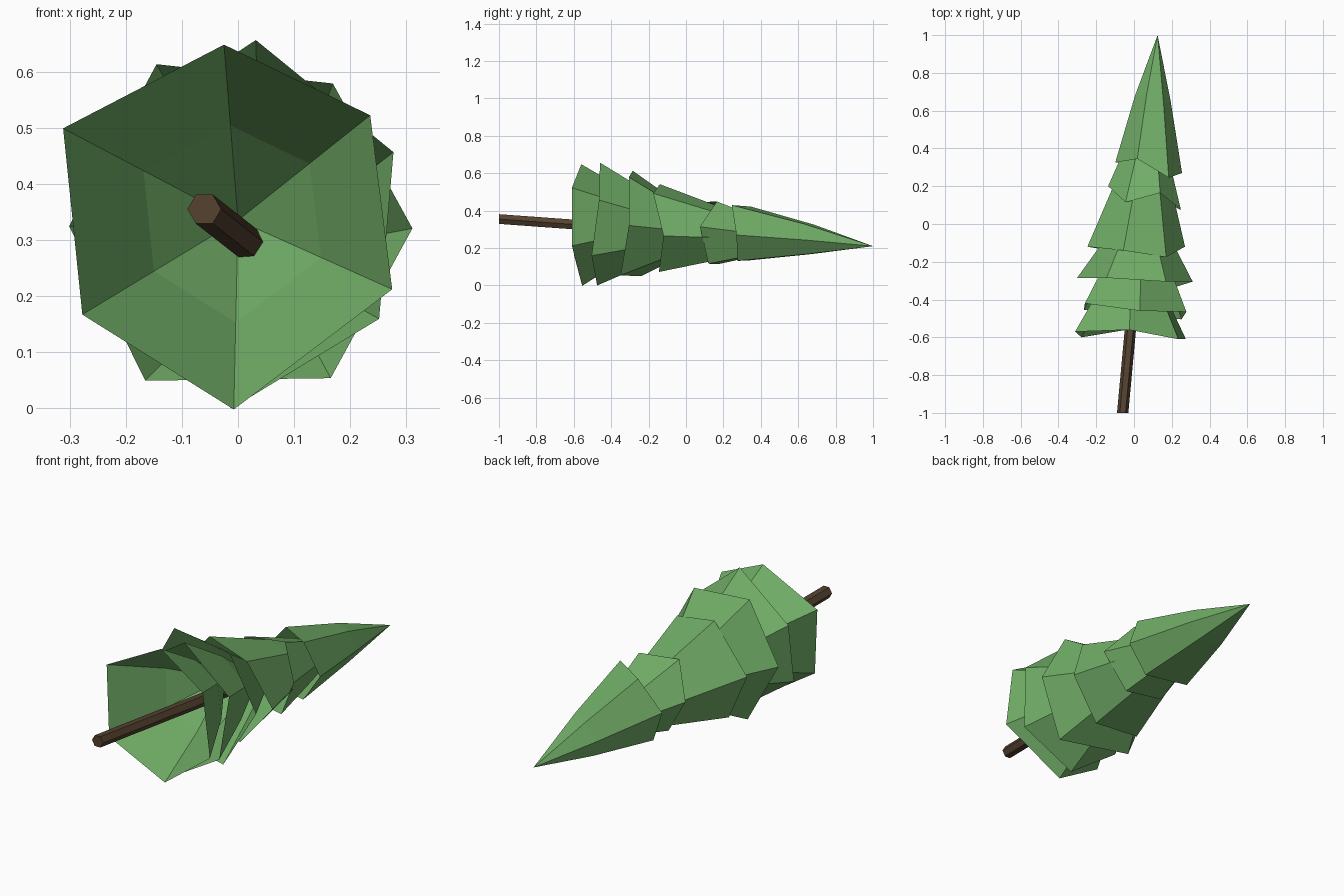
import bpy
import bmesh
from math import sin, cos, radians
from mathutils import Vector

cube = bpy.data.objects.get("Cube")
if cube:
    bpy.data.objects.remove(cube, do_unlink=True)


def make_material(name, colour):
    mat = bpy.data.materials.new(name)
    mat.use_nodes = True
    rgba = (*colour, 1)
    mat.diffuse_color = rgba
    mat.node_tree.nodes["Principled BSDF"].inputs["Base Color"].default_value = rgba
    return mat


green = make_material("needle green", (.165, .42, .135))
brown = make_material("bark brown", (.09, .055, .03))

# The felled tree leans slightly: base and tip of its axis
BASE = Vector((-.06, -1, .355))
TIP = Vector((.125, 1, .21))
SIDES = 6


def axis_at(y):
    """Point of the tree axis at a given y."""
    return BASE.lerp(TIP, (y - BASE.y) / (TIP.y - BASE.y))


def ring_point(y, radius, angle):
    offset = Vector((cos(radians(angle)), 0, sin(radians(angle))))
    return axis_at(y) + offset * radius


def finish(name, bm, material):
    bmesh.ops.recalc_face_normals(bm, faces=bm.faces)
    mesh = bpy.data.meshes.new(name)
    bm.to_mesh(mesh)
    bm.free()
    mesh.materials.append(material)
    obj = bpy.data.objects.new(name, mesh)
    bpy.context.collection.objects.link(obj)
    return obj


def bridge(bm, lower, upper):
    for i in range(SIDES):
        j = (i + 1) % SIDES
        bm.faces.new((lower[i], lower[j], upper[j], upper[i]))


def foliage_tier(name, angles, radii, rim_ys, bulge, apex):
    """Open hollow cone: uneven rim, a shoulder halfway bulged to the tip, an apex."""
    bm = bmesh.new()
    apex = Vector(apex)
    push = Vector((0, bulge, 0))
    corners = [ring_point(y, r, a) for y, r, a in zip(rim_ys, radii, angles)]
    rim = [bm.verts.new(p) for p in corners]
    shoulder = [bm.verts.new(p.lerp(apex, .46) + push) for p in corners]
    peak = bm.verts.new(apex)
    bridge(bm, rim, shoulder)
    for i in range(SIDES):
        bm.faces.new((shoulder[i], shoulder[(i + 1) % SIDES], peak))
    bmesh.ops.triangulate(bm, faces=bm.faces[:])
    return finish(name, bm, green)


# Foliage, from the widest tier up to the tip:
# rim angles, rim radii, rim positions, shoulder bulge, apex
tiers = {
    "bottom_foliage": ((37, 91, 149, 212, 272, 339),
                       (.325, .325, .34, .3, .325, .32),
                       (-.61, -.56, -.57, -.6, -.555, -.61),
                       .035, (0, -.1, .335)),
    "second_foliage": ((26, 83, 149, 208, 270, 329),
                       (.32, .343, .296, .29, .317, .31),
                       (-.465, -.46, -.42, -.455, -.475, -.505),
                       .03, axis_at(.1)),
    "third_foliage": ((3, 59, 116, 176, 235, 303),
                      (.307, .32, .345, .308, .306, .303),
                      (-.305, -.305, -.285, -.285, -.24, -.35),
                      .01, axis_at(.18)),
    "fourth_foliage": ((-6, 52, 107, 173, 233, 293),
                       (.25, .25, .26, .27, .255, .24),
                       (-.12, -.175, -.14, -.12, -.14, -.145),
                       .02, axis_at(.62)),
    "fifth_foliage": ((10, 63, 117, 172, 245, 304),
                      (.212, .2, .194, .19, .173, .19),
                      (.075, .165, .115, .2, .17, .12),
                      .02, axis_at(.68)),
    "top_foliage": ((2, 52, 106, 173, 228, 308),
                    (.197, .209, .171, .163, .17, .166),
                    (.27, .245, .345, .325, .325, .275),
                    .04, TIP),
}
for tier_name, spec in tiers.items():
    foliage_tier(tier_name, *spec)

# Trunk: a thin six-sided log along the axis
bm = bmesh.new()
ends = [[bm.verts.new(ring_point(y, .03, i * 360 / SIDES)) for i in range(SIDES)]
        for y in (-1, -.12)]
bridge(bm, *ends)
for end in ends:
    bm.faces.new(end)
finish("trunk", bm, brown)
